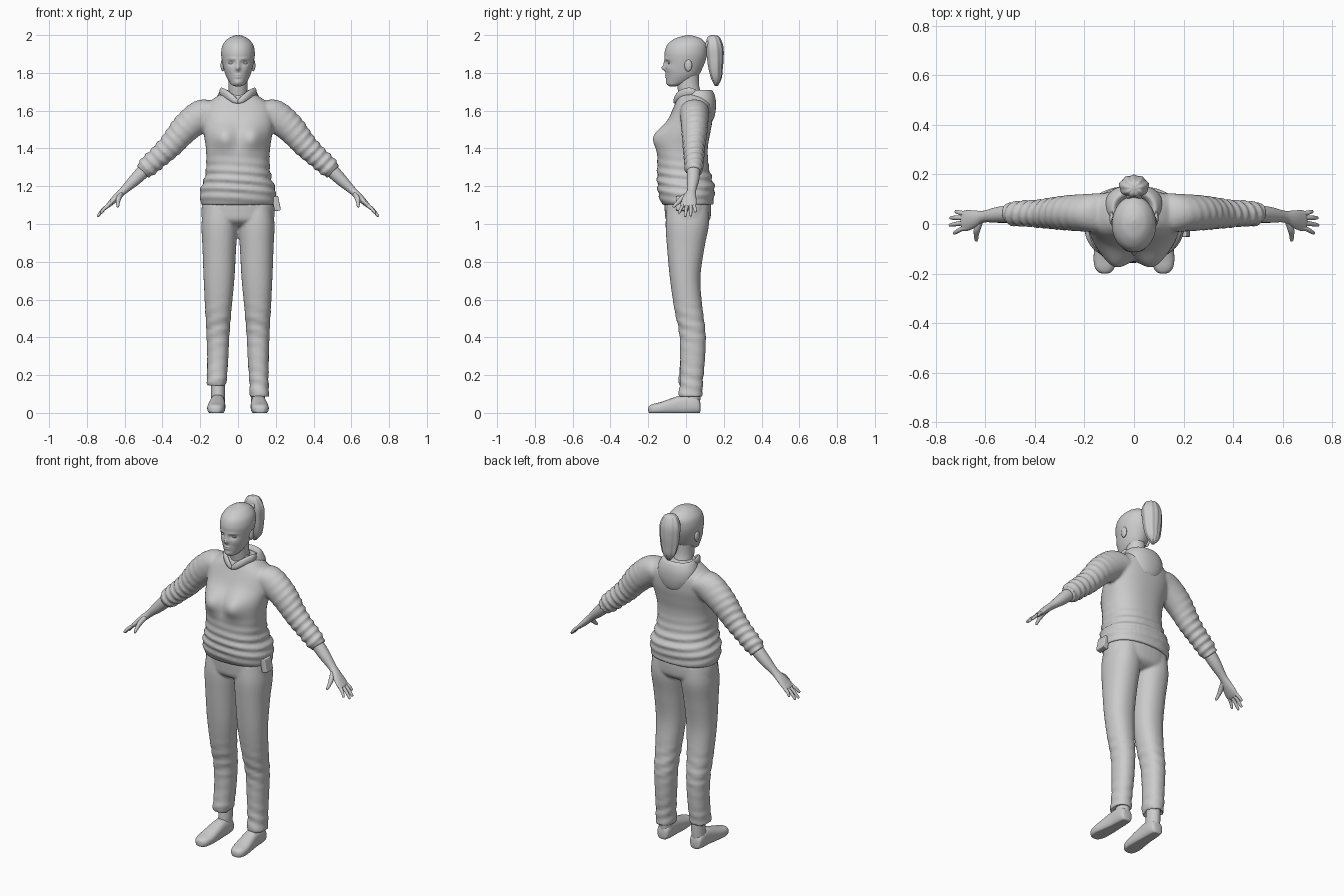
import bpy, bmesh, math
from mathutils import Vector

X, Y, Z = Vector((1, 0, 0)), Vector((0, 1, 0)), Vector((0, 0, 1))
SLANT = Vector((.707, 0, .707))  # across the arm


def catmull(a, b, c, d, t):
    return .5 * (2*b + (c-a)*t + (2*a-5*b+4*c-d)*t*t + (3*b-a-3*c+d)*t**3)


def loft(bm, keys, u=X, v=Y, sides=40, steps=6, e=2.0, s=1, fn=None):
    """Skin rings (x, y, z, ru, rv) smoothly; s=-1 mirrors in x, fn reshapes points."""
    k = [keys[0], *keys, keys[-1]]
    rows = [[catmull(*q, j / steps) for q in zip(*k[i:i+4])]
            for i in range(len(keys) - 1) for j in range(steps)] + [keys[-1]]
    rings = []
    for x, y, z, ru, rv in rows:
        c, ring = Vector((x, y, z)), []
        for i in range(sides):
            a = math.tau * i / sides
            ca, sa = math.cos(a), math.sin(a)
            off = u * max(ru, .001) * math.copysign(abs(ca)**(2/e), ca) \
                + v * max(rv, .001) * math.copysign(abs(sa)**(2/e), sa)
            p = c + off
            if fn:
                p = fn(p, off.normalized())
            ring.append(bm.verts.new((p.x * s, p.y, p.z)))
        rings.append(ring)
    for r0, r1 in zip(rings, rings[1:]):
        for i in range(sides):
            j = (i + 1) % sides
            bm.faces.new((r0[i], r0[j], r1[j], r1[i]))
    bm.faces.new(rings[0])
    bm.faces.new(rings[-1])


def finish(name, bm, voxel=0, smooth=4):
    bmesh.ops.recalc_face_normals(bm, faces=bm.faces)
    me = bpy.data.meshes.new(name)
    bm.to_mesh(me)
    bm.free()
    for p in me.polygons:
        p.use_smooth = True
    ob = bpy.data.objects.new(name, me)
    bpy.context.collection.objects.link(ob)
    if voxel:  # weld overlapping tubes into one cloth surface
        m = ob.modifiers.new("weld", 'REMESH')
        m.mode, m.voxel_size, m.use_smooth_shade = 'VOXEL', voxel, True
        m = ob.modifiers.new("relax", 'SMOOTH')
        m.factor, m.iterations = .5, smooth
    return ob


def part(name, keys, **kw):
    bm = bmesh.new()
    loft(bm, keys, **kw)
    return finish(name, bm)


def ball(name, loc, scale):
    bpy.ops.mesh.primitive_uv_sphere_add(segments=24, ring_count=14, radius=1, location=loc)
    ob = bpy.context.object
    ob.name, ob.scale = name, scale
    bpy.ops.object.shade_smooth()


def band(z, hw, yf, yb, x=0):
    return (x, (yf + yb) / 2, z, hw, (yb - yf) / 2)


def gauss(x, z, x0, z0, sx, sz):
    return math.exp(-((abs(x) - x0) / sx)**2 - ((z - z0) / sz)**2)


# head with sculpted face
FACE = [(0, 1.824, .011, .013, .017), (0, 1.845, .009, .022, .008),
        (.034, 1.853, .018, .012, -.010), (.033, 1.874, .025, .008, .004),
        (0, 1.789, .02, .005, .005), (0, 1.777, .018, .005, .005),
        (0, 1.748, .02, .012, .005), (.05, 1.82, .02, .02, .004)]


def face(p, out):
    w = min(1, max(0, -p.y / .05))
    for x0, z0, sx, sz, amp in FACE:
        p.y -= w * amp * gauss(p.x, p.z, x0, z0, sx, sz)
    return p


part("head", [band(*r) for r in (
    (1.728, .012, -.085, -.055), (1.737, .034, -.097, -.02), (1.755, .048, -.103, .03),
    (1.785, .064, -.106, .065), (1.82, .075, -.109, .085), (1.87, .086, -.112, .105),
    (1.91, .089, -.113, .112), (1.95, .08, -.098, .108), (1.98, .055, -.062, .082),
    (1.994, .028, -.02, .048), (2.0, .003, .01, .02))], sides=96, steps=9, fn=face)
part("neck", [(0, .03, 1.6, .075, .07), (0, .025, 1.67, .056, .062),
              (0, .012, 1.73, .05, .058), (0, .01, 1.8, .052, .058)])
for s, side in ((1, "right"), (-1, "left")):
    ball(side + "_ear", (s * .081, .012, 1.84), (.011, .02, .032))
    ball(side + "_eye", (s * .034, -.083, 1.852), (.016, .013, .008))

# ponytail and hair tie
part("ponytail", [(0, .145, 2.0, .006, .006), (0, .145, 1.988, .036, .031),
                  (0, .15, 1.94, .058, .045), (0, .154, 1.88, .058, .043),
                  (0, .156, 1.82, .052, .036), (0, .16, 1.77, .038, .026),
                  (0, .16, 1.73, .006, .006)],
     fn=lambda p, o: p + o * .0025 * math.sin(9 * math.atan2(o.y, o.x)))
bpy.ops.mesh.primitive_torus_add(major_radius=.022, minor_radius=.009,
                                 location=(0, .11, 1.95), rotation=(math.radians(70), 0, 0))
bpy.context.object.name = "hair_tie"
bpy.ops.object.shade_smooth()


# sweater: body and rolled sleeves welded together
def body_folds(p, out):
    if p.y < 0:
        p.y -= .045 * gauss(p.x, p.z, .075, 1.46, .06, .065)
    low = math.exp(-((p.z - 1.22) / .1)**2)
    return p + out * .006 * low * math.sin(p.z * 130 + p.x * 9 + p.y * 12)


def sleeve_folds(p, out):
    d = (p.x - p.z) * .707
    w = min(1, max(0, (p.x - .22) / .15))
    return p + out * .006 * w * math.sin(d * 150 + p.y * 25)


bm = bmesh.new()
loft(bm, [band(*r) for r in (
    (1.112, .175, -.10, .12), (1.10, .193, -.122, .142), (1.14, .2, -.142, .148),
    (1.19, .197, -.15, .152), (1.24, .178, -.153, .138), (1.31, .168, -.152, .12),
    (1.40, .17, -.148, .115), (1.48, .182, -.13, .128), (1.55, .19, -.095, .14),
    (1.62, .18, -.065, .14), (1.66, .135, -.048, .125), (1.69, .085, -.03, .11),
    (1.70, .04, 0, .08))], sides=72, steps=8, e=2.35, fn=body_folds)
for s in (1, -1):
    loft(bm, [(.08, .045, 1.6, .06, .07), (.125, .045, 1.597, .078, .088),
              (.19, .045, 1.575, .076, .087), (.28, .045, 1.505, .07, .077),
              (.36, .042, 1.412, .058, .064), (.42, .042, 1.355, .052, .057),
              (.465, .042, 1.315, .049, .055), (.5, .04, 1.28, .044, .047),
              (.505, .04, 1.275, .03, .032)],
         u=Y, v=SLANT, s=s, steps=8, fn=sleeve_folds)
finish("sweater", bm, .008)

# hood draped on the back, with collar flaps meeting in a V
part("hood", [(0, .115, 1.535, .02, .015), (0, .106, 1.56, .07, .042),
              (0, .09, 1.61, .108, .068), (0, .075, 1.66, .115, .082),
              (0, .066, 1.70, .098, .078), (0, .06, 1.71, .082, .066),
              (0, .055, 1.69, .066, .055), (0, .05, 1.65, .055, .05)], e=2.2)
for s, side in ((1, "right"), (-1, "left")):
    part(side + "_collar", [(.09, .05, 1.70, .012, .008), (.088, .015, 1.70, .022, .012),
                            (.06, -.03, 1.685, .024, .012), (.025, -.055, 1.662, .02, .011),
                            (0, -.062, 1.648, .01, .006)],
         u=Z, v=Vector((.73, -.68, 0)), s=s, sides=20)

# forearms and hands
for s, side in ((1, "right"), (-1, "left")):
    bm = bmesh.new()
    limb = dict(u=Y, v=SLANT, s=s, sides=24)
    loft(bm, [(.45, .04, 1.33, .034, .036), (.5, .04, 1.28, .035, .036),
              (.55, .037, 1.23, .032, .031), (.605, .03, 1.178, .024, .021),
              (.64, .02, 1.145, .034, .019), (.672, .014, 1.113, .042, .015),
              (.69, .012, 1.096, .038, .011), (.695, .012, 1.091, .02, .005)], **limb)
    for y0, y1, x1 in ((-.018, -.036, .728), (.004, -.004, .745),
                       (.025, .025, .742), (.043, .05, .722)):
        z1 = 1.785 - x1
        loft(bm, [(.67, y0, 1.115, .009, .009), (.69, y0, 1.096, .01, .01),
                  ((.69 + x1) / 2, (y0 + y1) / 2, (1.096 + z1) / 2 + .004, .009, .009),
                  (x1 - .004, y1, z1 + .004, .007, .007), (x1, y1, z1, .002, .002)],
             u=Y, v=SLANT, s=s, sides=12, steps=4)
    loft(bm, [(.62, .01, 1.155, .012, .016), (.632, -.02, 1.135, .014, .015),
              (.636, -.045, 1.112, .01, .011), (.636, -.064, 1.094, .007, .008),
              (.636, -.07, 1.089, .002, .002)], u=X, v=Vector((0, -.6, .8)), s=s, sides=14)
    finish(side + "_forearm_and_hand", bm)

# trousers: hips and two legs welded, one hem sits higher
LEG = [(1.10, .01, .18, -.10, .12), (1.0, .002, .193, -.108, .122), (.87, .01, .188, -.10, .097),
       (.71, .019, .182, -.085, .076), (.55, .034, .174, -.062, .088),
       (.42, .045, .167, -.036, .104), (.28, .052, .163, -.031, .10),
       (.16, .06, .162, -.032, .089)]


def leg_folds(p, out):
    w = math.exp(-((p.z - .45) / .1)**2) + math.exp(-((p.z - .16) / .08)**2)
    return p + out * .003 * w * math.sin(p.z * 100 + p.x * 30 + p.y * 25)


bm = bmesh.new()
loft(bm, [band(*r) for r in (
    (1.18, .17, -.11, .12), (1.12, .188, -.115, .132), (1.06, .193, -.112, .133),
    (1.02, .185, -.105, .125), (.995, .13, -.075, .095), (.985, .03, -.03, .05))], e=2.3)
for s, hem in ((1, .085), (-1, .15)):
    rows = LEG + [(hem, .062, .165, -.04, .086), (hem + .008, .075, .15, -.015, .07)]
    if s < 0:
        rows.remove(LEG[-1])
    loft(bm, [band(z, (b - a) / 2, f, k, (a + b) / 2) for z, a, b, f, k in rows],
         e=2.2, s=s, fn=leg_folds)
finish("trousers", bm, .008, 3)


# shoes and ankles
def flat_sole(p, out):
    p.z = max(p.z, 0)
    return p


for s, side in ((1, "right"), (-1, "left")):
    part(side + "_ankle", [(.108, .03, .03, .036, .042), (.106, .033, .09, .037, .044),
                           (.106, .036, .15, .036, .042), (.108, .038, .24, .035, .04)], s=s)
    part(side + "_shoe", [(.108, .077, .028, .012, .014), (.108, .07, .034, .032, .036),
                          (.108, .04, .043, .04, .05), (.109, -.02, .042, .041, .052),
                          (.112, -.08, .033, .045, .043), (.116, -.135, .024, .047, .033),
                          (.118, -.175, .02, .04, .027), (.118, -.195, .018, .024, .019),
                          (.118, -.2, .017, .006, .006)],
         u=X, v=Z, e=2.5, s=s, fn=flat_sole)

# pouch on the hip
bpy.ops.mesh.primitive_cube_add(size=1, location=(.203, -.02, 1.108), rotation=(0, -.2, 0))
pouch = bpy.context.object
pouch.name = "hip_pouch"
pouch.scale = (.034, .065, .078)
bpy.ops.object.transform_apply(location=False, rotation=False, scale=True)
bev = pouch.modifiers.new("soft_edges", 'BEVEL')
bev.width, bev.segments = .006, 3
